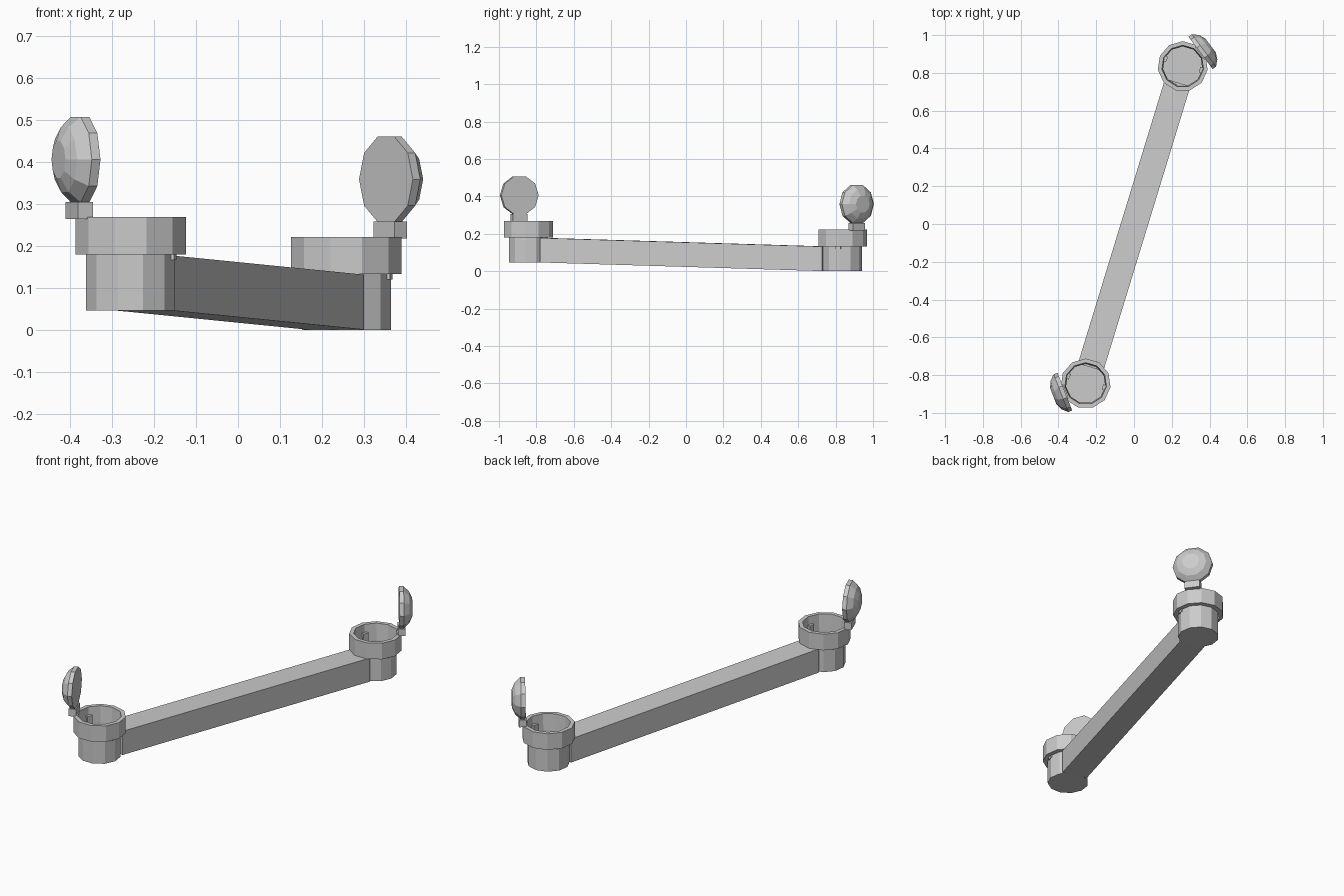
import bpy, bmesh, math
from mathutils import Vector, Matrix

if "Cube" in bpy.data.objects:
    bpy.data.objects.remove(bpy.data.objects["Cube"])

SIDES = 11


def make_object(name, bm):
    bmesh.ops.recalc_face_normals(bm, faces=bm.faces)
    mesh = bpy.data.meshes.new(name)
    bm.to_mesh(mesh)
    bm.free()
    ob = bpy.data.objects.new(name, mesh)
    bpy.context.collection.objects.link(ob)
    return ob


def lathe(name, profile, sides, phase=0.0):
    """Closed faceted solid turned about z; profile is a list of (radius, z), capped at both ends."""
    bm = bmesh.new()
    rings = []
    for r, z in profile:
        rings.append([bm.verts.new((r * math.cos(phase + math.tau * i / sides),
                                    r * math.sin(phase + math.tau * i / sides), z))
                      for i in range(sides)])
    for a, b in zip(rings, rings[1:]):
        for i in range(sides):
            j = (i + 1) % sides
            bm.faces.new((a[i], a[j], b[j], b[i]))
    bm.faces.new(rings[0])
    bm.faces.new(rings[-1])
    return make_object(name, bm)


def box(name, size, matrix):
    bm = bmesh.new()
    bmesh.ops.create_cube(bm, size=1, matrix=Matrix.Diagonal((*size, 1)))
    ob = make_object(name, bm)
    ob.matrix_world = matrix
    return ob


def holder(label, centre, base, out_angle):
    """Open cup with collar, plus the stem and domed pad standing on its outer side."""
    at = Matrix.Translation((centre.x, centre.y, base))
    cup = lathe(label + "_cup",
                [(0.107, 0), (0.107, 0.133), (0.133, 0.133), (0.133, 0.222),
                 (0.111, 0.222), (0.105, 0.133), (0.105, 0.004)],
                SIDES, math.pi / 2)
    cup.matrix_world = at

    # small locking tabs inside the cup
    for n, deg in enumerate((157, -12)):
        box(f"{label}_tab_{n}", (0.018, 0.03, 0.06),
            at @ Matrix.Rotation(math.radians(deg), 4, 'Z') @ Matrix.Translation((0.1, 0, 0.15)))

    # stem and pad, turned to face away from the cup
    turn = at @ Matrix.Rotation(out_angle, 4, 'Z')
    box(label + "_stem", (0.038, 0.083, 0.04), turn @ Matrix.Translation((0.131, 0, 0.238)))
    pad = lathe(label + "_pad",
                [(0.107, 0), (0.107, 0.022), (0.081, 0.05), (0.046, 0.066)], 10)
    pad.matrix_world = (turn @ Matrix.Translation((0.118, 0, 0.359))
                        @ Matrix.Rotation(math.pi / 2, 4, 'Z')
                        @ Matrix.Rotation(math.pi / 2, 4, 'X'))


A = Vector((-0.256, -0.845))
B = Vector((0.258, 0.835))
holder("near", A, 0.047, math.atan2(-0.36, -0.933))
holder("far", B, 0.0, math.atan2(0.6, 0.8))

# sloping bar between the cup walls
d = (B - A).normalized()
side = Vector((-d.y, d.x)) * 0.07
bm = bmesh.new()
ends = []
for p, z in ((A + d * 0.09, 0.047), (B - d * 0.09, 0.001)):
    ends.append([bm.verts.new((*(p + side * s), z + h))
                 for s, h in ((-1, 0), (1, 0), (1, 0.131), (-1, 0.131))])
for i in range(4):
    j = (i + 1) % 4
    bm.faces.new((ends[0][i], ends[0][j], ends[1][j], ends[1][i]))
for e in ends:
    bm.faces.new(e)
make_object("connecting_bar", bm)
